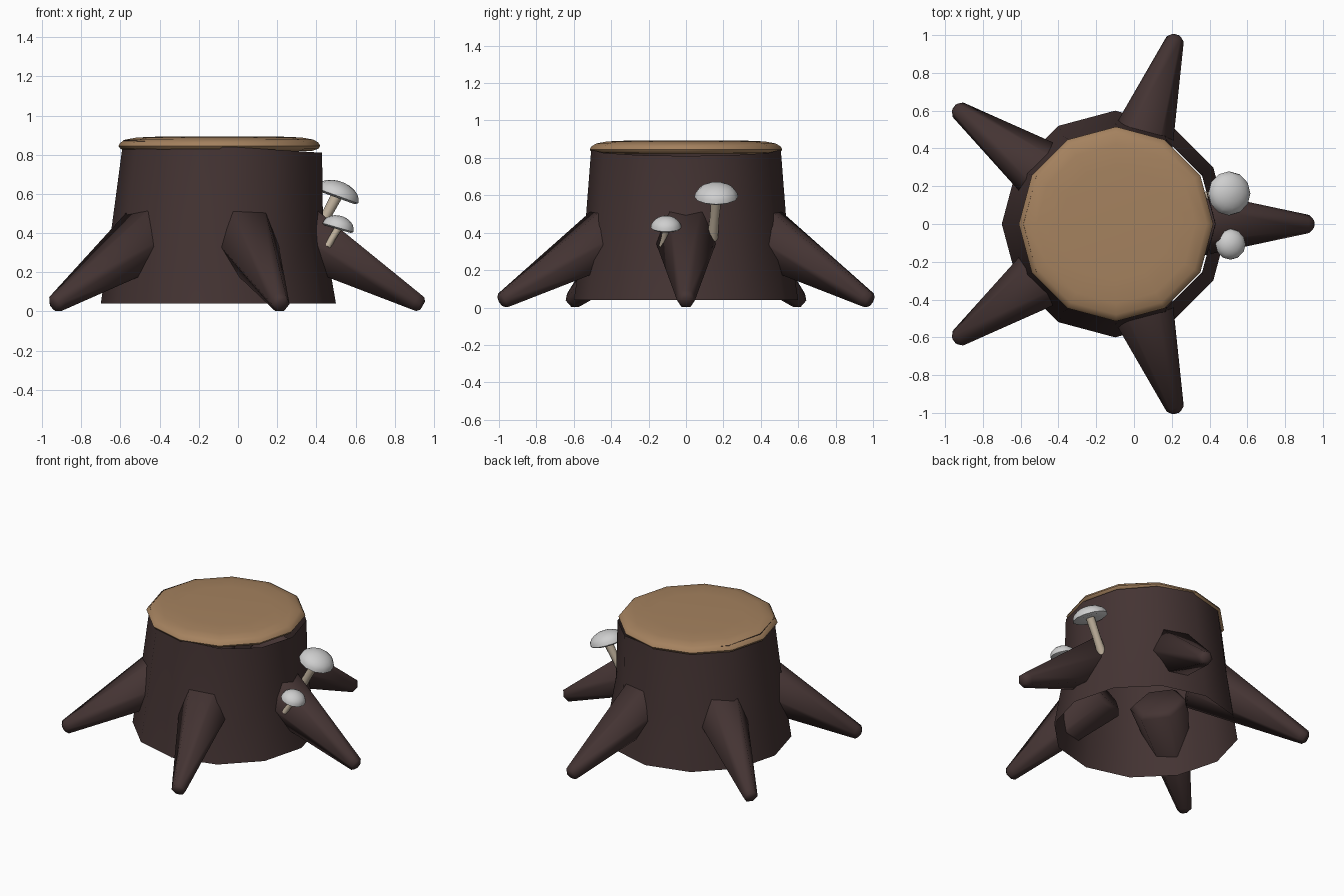
import bpy, bmesh, math
from mathutils import Vector, Matrix

if "Cube" in bpy.data.objects:
    bpy.data.objects.remove(bpy.data.objects["Cube"])


def material(name, rgb):
    m = bpy.data.materials.new(name)
    m.diffuse_color = (*rgb, 1)
    m.use_nodes = True
    m.node_tree.nodes["Principled BSDF"].inputs["Base Color"].default_value = m.diffuse_color
    return m


BARK = material("dark_bark", (0.058, 0.034, 0.033))
WOOD = material("cut_wood", (0.376, 0.223, 0.114))
CAP = material("pale_mushroom_cap", (0.62, 0.62, 0.62))
STEM = material("mushroom_stem", (0.50, 0.42, 0.32))


def finish(name, bm, mat, angle):
    bmesh.ops.recalc_face_normals(bm, faces=bm.faces)
    me = bpy.data.meshes.new(name)
    bm.to_mesh(me)
    bm.free()
    ob = bpy.data.objects.new(name, me)
    bpy.context.collection.objects.link(ob)
    me.materials.append(mat)
    bpy.ops.object.select_all(action='DESELECT')
    ob.select_set(True)
    bpy.context.view_layer.objects.active = ob
    bpy.ops.object.shade_smooth_by_angle(angle=math.radians(angle))
    return ob


def lathe(name, profile, sides, mat, base=(0, 0, 0), axis=(0, 0, 1),
          caps=True, angle=45, place=None):
    """Stack of (radius, height) rings turned around an axis through base."""
    bm = bmesh.new()
    rings = []
    for r, h in profile:
        rings.append([bm.verts.new((r * math.cos(2 * math.pi * i / sides),
                                    r * math.sin(2 * math.pi * i / sides), h))
                      for i in range(sides)])
    for a, b in zip(rings, rings[1:]):
        for i in range(sides):
            j = (i + 1) % sides
            bm.faces.new((a[i], a[j], b[j], b[i]))
    if caps:
        bm.faces.new(rings[0])
        bm.faces.new(rings[-1])
    if place is None:
        rot = Vector((0, 0, 1)).rotation_difference(Vector(axis)).to_matrix().to_4x4()
        place = Matrix.Translation(base) @ rot
    bm.transform(place)
    return finish(name, bm, mat, angle)


# Trunk: open tube, flared at the foot, with a slanted top rim
trunk = lathe("trunk", [(0.60, 0.04), (0.54, 0.42), (0.507, 0.843)], 12, BARK,
              base=(-0.1, 0, 0), caps=False)
for v in trunk.data.vertices:
    if v.co.z > 0.8:
        v.co.z -= 0.065 * (v.co.x + 0.1)
        v.co.x += 0.022
    elif v.co.z > 0.3:
        v.co.x -= 0.006

# Cut top: rounded twelve-sided slab
lathe("cut_top", [(0.475, 0.82), (0.505, 0.83), (0.515, 0.845), (0.505, 0.862),
                  (0.48, 0.877), (0.42, 0.888), (0.30, 0.893)],
      12, WOOD, base=(-0.095, 0, 0), angle=50)

# Roots: five six-sided tapered limbs with rounded tips
TILT = math.radians(30)
for k in range(5):
    turn = Matrix.Rotation(k * 2 * math.pi / 5, 4, 'Z')
    # local z runs down and outward, local y stays level
    axis = Vector((math.cos(TILT), 0, -math.sin(TILT)))
    side = Vector((0, 1, 0))
    up = side.cross(axis)
    rot = Matrix((side, axis.cross(side), axis)).transposed().to_4x4()
    start = Vector((0.35, 0, 0.43))
    place = Matrix.Translation((-0.1, 0, 0)) @ turn @ Matrix.Translation(start) @ rot
    lathe(f"root_{k + 1}", [(0.155, -0.03), (0.192, 0), (0.053, 0.755),
                            (0.047, 0.785), (0.027, 0.80)],
          6, BARK, caps=True, angle=62, place=place)


# Mushrooms: leaning stem and domed cap
def mushroom(name, foot, top, r, height, stem_r, lean):
    foot, top = Vector(foot), Vector(top)
    length = (top - foot).length
    lathe(name + "_stem", [(stem_r * 1.05, 0), (stem_r * 0.9, length * 0.5),
                           (stem_r, length + 0.01)], 10, STEM,
          base=foot, axis=(top - foot).normalized())
    dome = [(r * 0.25, 0.006), (r * 0.85, 0), (r, height * 0.12)]
    for i in range(1, 6):
        a = i * math.radians(16.5)
        dome.append((r * math.cos(a), height * (0.12 + 0.88 * math.sin(a))))
    lathe(name + "_cap", dome, 12, CAP, base=top, angle=50,
          axis=(math.sin(lean), 0, math.cos(lean)))


mushroom("large_mushroom", (0.385, 0.142, 0.37), (0.500, 0.162, 0.582),
         0.117, 0.085, 0.029, math.radians(20))
mushroom("small_mushroom", (0.455, -0.125, 0.33), (0.508, -0.107, 0.42),
         0.082, 0.07, 0.019, math.radians(16))
